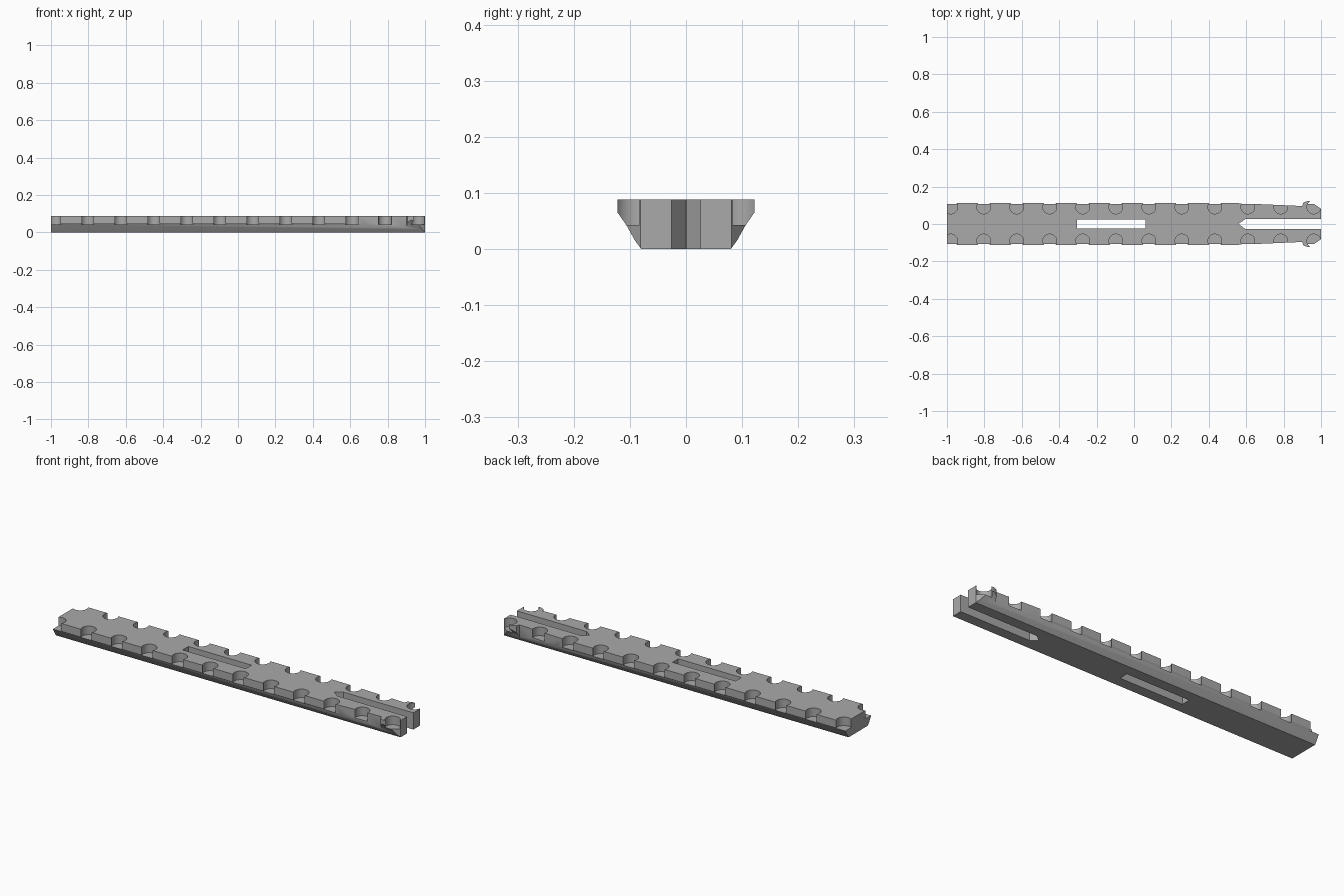
import bpy, bmesh
from mathutils import Vector

cube = bpy.data.objects.get("Cube")
if cube:
    bpy.data.objects.remove(cube)

HEIGHT = 0.088
FLOOR = 0.043


def mirrored(half):
    """Close a half outline (u, v >= 0) by mirroring it in v."""
    return half + [(u, -v) for u, v in reversed(half)]


def prism(name, points, direction):
    """Extrude a flat outline of 3D points along a direction."""
    bm = bmesh.new()
    face = bm.faces.new([bm.verts.new(p) for p in points])
    extruded = bmesh.ops.extrude_face_region(bm, geom=[face])["geom"]
    verts = [g for g in extruded if isinstance(g, bmesh.types.BMVert)]
    bmesh.ops.translate(bm, verts=verts, vec=Vector(direction))
    bmesh.ops.recalc_face_normals(bm, faces=bm.faces[:])
    mesh = bpy.data.meshes.new(name)
    bm.to_mesh(mesh)
    bm.free()
    obj = bpy.data.objects.new(name, mesh)
    bpy.context.collection.objects.link(obj)
    return obj


def plan_prism(name, outline):
    return prism(name, [(x, y, -0.1) for x, y in outline], (0, 0, 0.4))


def apply_boolean(target, cutter, operation):
    mod = target.modifiers.new(operation, "BOOLEAN")
    mod.operation, mod.solver, mod.object = operation, "EXACT", cutter
    bpy.ops.object.select_all(action="DESELECT")
    bpy.context.view_layer.objects.active = target
    target.select_set(True)
    bpy.ops.object.modifier_apply(modifier=mod.name)
    bpy.data.objects.remove(cutter)


# Bar with sloped lower flanks
section = mirrored([(0, 0.08), (0.015, 0.091), (0.042, 0.106),
                    (0.065, 0.122), (HEIGHT, 0.122)])
bar = prism("rail_bar", [(-1.2, y, z) for z, y in section], (2.4, 0, 0))

# Plan shape: straight sides, tapered arms and barbed clip ends
plan = mirrored([(-1, 0.111), (0.56, 0.111), (0.9, 0.096), (0.905, 0.113),
                 (0.925, 0.122), (0.942, 0.122), (1, 0.081)])
apply_boolean(bar, plan_prism("plan_helper", plan), "INTERSECT")

# Centre window and pointed slot between the clip arms
window = mirrored([(-0.305, 0.024), (0.062, 0.024)])
slot = mirrored([(0.56, 0.001), (0.595, 0.026), (1.2, 0.026)])
apply_boolean(bar, plan_prism("window_helper", window), "DIFFERENCE")
apply_boolean(bar, plan_prism("slot_helper", slot), "DIFFERENCE")

# Round pockets along both edges
for side in (-1, 1):
    for i in range(12):
        bpy.ops.mesh.primitive_cylinder_add(
            vertices=32, radius=0.037, depth=0.2,
            location=(-0.98 + 0.1765 * i, side * 0.091, FLOOR + 0.1))
        apply_boolean(bar, bpy.context.object, "DIFFERENCE")

# Finish
grey = bpy.data.materials.new("plain_grey")
grey.use_nodes = True
grey.diffuse_color = (0.4, 0.4, 0.4, 1)
grey.node_tree.nodes["Principled BSDF"].inputs["Base Color"].default_value = grey.diffuse_color
bar.data.materials.clear()
bar.data.materials.append(grey)
bpy.ops.object.select_all(action="DESELECT")
bpy.context.view_layer.objects.active = bar
bar.select_set(True)
bpy.ops.object.shade_smooth_by_angle()
